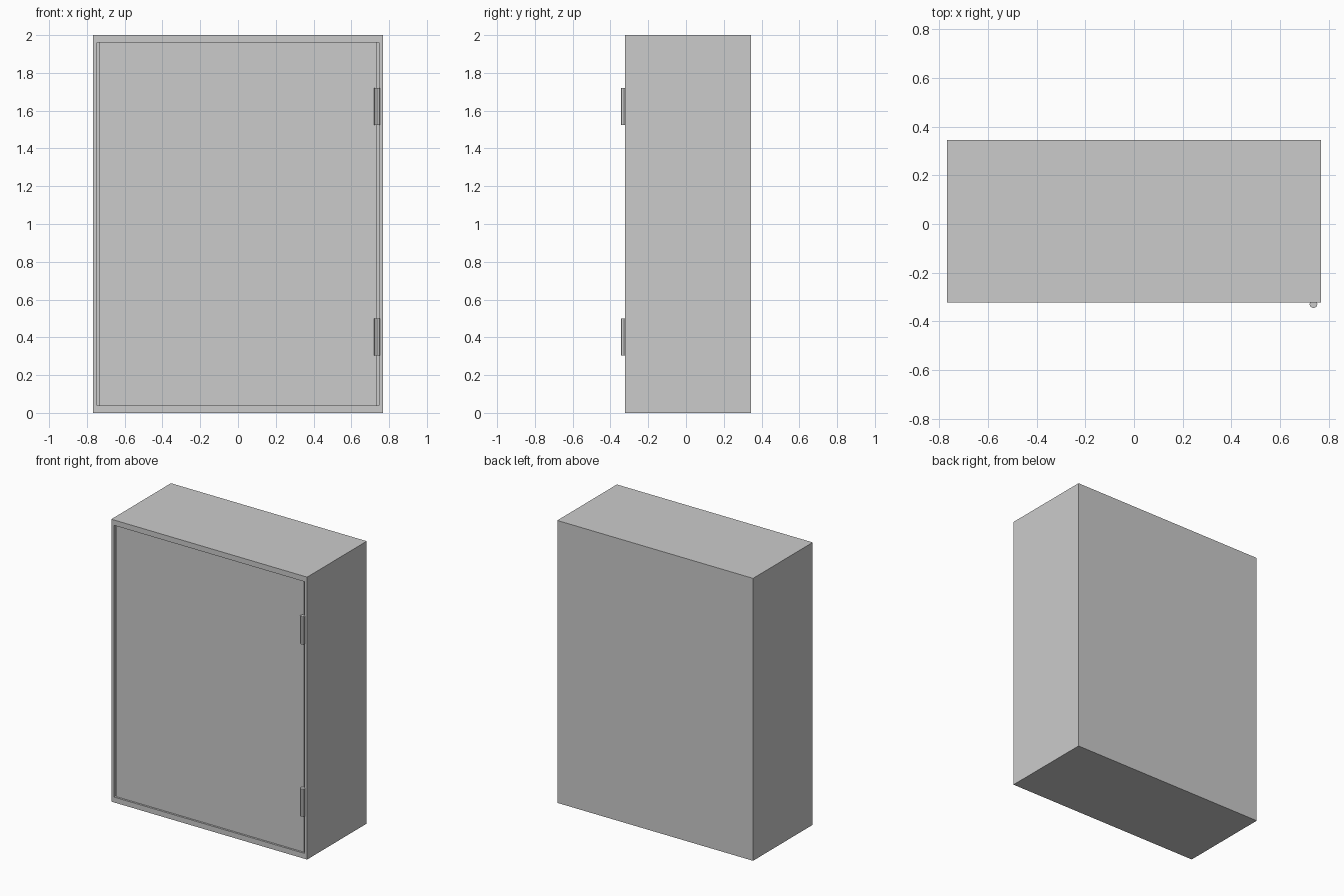
import bpy, bmesh
from mathutils import Vector

if "Cube" in bpy.data.objects:
    bpy.data.objects.remove(bpy.data.objects["Cube"])

FRONT, BACK = -0.322, 0.345
HALF_W, HEIGHT = 0.767, 2.0
SIDE, RAIL = 0.029, 0.038      # frame thickness: sides, top/bottom
GAP = 0.002


def finish(name, bm):
    mesh = bpy.data.meshes.new(name)
    bmesh.ops.recalc_face_normals(bm, faces=bm.faces)
    bm.to_mesh(mesh)
    bm.free()
    obj = bpy.data.objects.new(name, mesh)
    bpy.context.collection.objects.link(obj)
    return obj


def box_bm(lo, hi):
    bm = bmesh.new()
    bmesh.ops.create_cube(bm, size=1)
    lo, hi = Vector(lo), Vector(hi)
    for v in bm.verts:
        v.co = (lo + hi) / 2 + v.co * (hi - lo)
    return bm


# Cabinet body: box with an open, hollow front
bm = box_bm((-HALF_W, FRONT, 0), (HALF_W, BACK, HEIGHT))
bm.normal_update()
front = min(bm.faces, key=lambda f: f.calc_center_median().y)
bmesh.ops.inset_individual(bm, faces=[front], thickness=SIDE)
for v in front.verts:
    v.co.z = RAIL if v.co.z < 1 else HEIGHT - RAIL
hole = bmesh.ops.extrude_discrete_faces(bm, faces=[front])["faces"][0]
for v in hole.verts:
    v.co.y = BACK - SIDE
finish("cabinet_body", bm)

# Door: flat panel set slightly back inside the frame
dx = HALF_W - SIDE - GAP
finish("door", box_bm((-dx, FRONT + 0.01, RAIL + GAP),
                      (dx, FRONT + 0.04, HEIGHT - RAIL - GAP)))

# Hinges: eight-sided pins over the right-hand door seam
for name, z in (("lower_hinge", 0.403), ("upper_hinge", 1.623)):
    bm = bmesh.new()
    bmesh.ops.create_cone(bm, cap_ends=True, segments=8,
                          radius1=0.0165, radius2=0.0165, depth=0.196)
    bmesh.ops.translate(bm, verts=bm.verts, vec=(0.7365, -0.3285, z))
    finish(name, bm)
